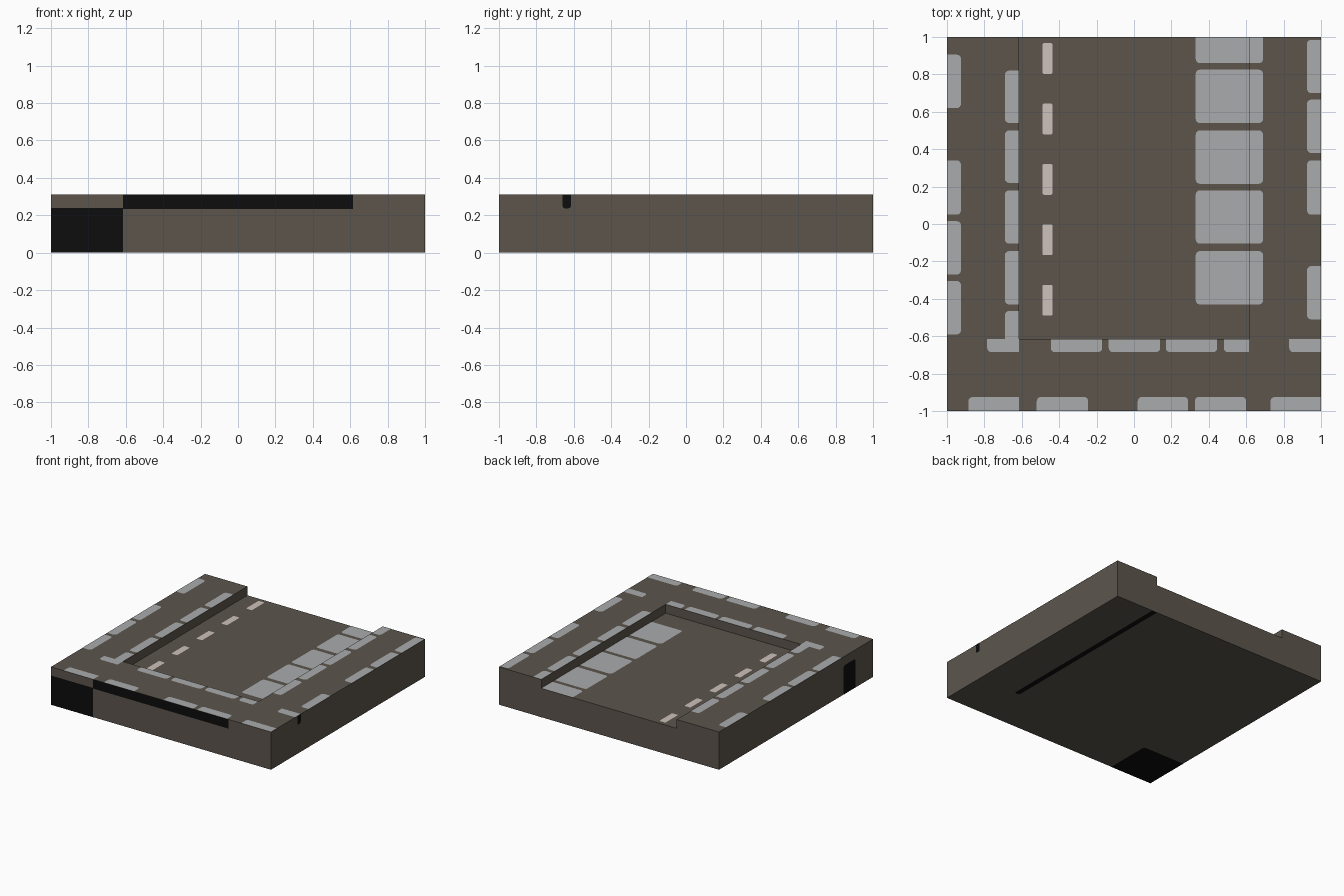
import bpy, bmesh, math
from mathutils import Vector

if "Cube" in bpy.data.objects:
    bpy.data.objects.remove(bpy.data.objects["Cube"])

TOP, ROAD, IN, EPS = 0.31, 0.237, 0.615, 0.001


def material(name, rgb):
    m = bpy.data.materials.new(name)
    m.diffuse_color = (*rgb, 1)
    m.use_nodes = True
    m.node_tree.nodes["Principled BSDF"].inputs["Base Color"].default_value = m.diffuse_color
    return m


BROWN = material("earth_brown", (0.107, 0.091, 0.073))
GREY = material("stone_grey", (0.402, 0.407, 0.413))
PINK = material("pale_marking", (0.61, 0.533, 0.503))
BLACK = material("black", (0.004, 0.004, 0.004))


def box(name, lo, hi, mat):
    bm = bmesh.new()
    bmesh.ops.create_cube(bm, size=1)
    lo, hi = Vector(lo), Vector(hi)
    for v in bm.verts:
        v.co = Vector([(lo[i] + hi[i]) / 2 + v.co[i] * (hi[i] - lo[i]) for i in range(3)])
    return finish(name, bm, mat)


def finish(name, bm, mat):
    me = bpy.data.meshes.new(name)
    bm.to_mesh(me)
    bm.free()
    me.materials.append(mat)
    ob = bpy.data.objects.new(name, me)
    bpy.context.collection.objects.link(ob)
    return ob


def outline(u0, u1, v0, v1, r, square):
    """Rectangle with rounded corners; corners on a square line stay sharp."""
    pts = []
    for k, (u, v, su, sv) in enumerate([(u1, v1, 1, 1), (u0, v1, -1, 1),
                                        (u0, v0, -1, -1), (u1, v0, 1, -1)]):
        if any(abs(u - s) < 1e-4 or abs(v - s) < 1e-4 for s in square):
            pts.append((u, v))
            continue
        for i in range(5):
            a = math.radians(90 * k + 22.5 * i)
            pts.append((u - su * r + r * math.cos(a), v - sv * r + r * math.sin(a)))
    return pts


def plates(name, rects, to3d, normal, mat, r=0.022, square=(-1, 1, -IN, IN)):
    """Flat painted plates, all facing the given normal."""
    bm = bmesh.new()
    for rect in rects:
        f = bm.faces.new([bm.verts.new(to3d(u, v)) for u, v in outline(*rect, r, square)])
        f.normal_update()
        if f.normal.dot(Vector(normal)) < 0:
            f.normal_flip()
    return finish(name, bm, mat)


def on_top(z):
    return lambda u, v: (u, v, z + EPS)


# Block with the sunken road cut out of it, open at the back
block = box("ground_block", (-1, -1, 0), (1, 1, TOP), BROWN)
cutter = box("road_cutter", (-IN, -IN, ROAD), (IN, 1.2, 0.6), BROWN)
cutter.hide_render = True
cutter.hide_viewport = False
mod = block.modifiers.new("road_cut", "BOOLEAN")
mod.operation, mod.object, mod.solver = "DIFFERENCE", cutter, "EXACT"
mesh = bpy.data.meshes.new_from_object(
    block.evaluated_get(bpy.context.evaluated_depsgraph_get()))
block.modifiers.clear()
block.data = mesh
bpy.data.objects.remove(cutter)

# Kerb stones on the raised border
UP = (0, 0, 1)
columns = {
    "left_edge_stones": (-1, -0.925, [(0.62, 0.905), (0.05, 0.34), (-0.27, 0.015), (-0.59, -0.305)]),
    "left_kerb_stones": (-0.69, -IN, [(0.54, 0.82), (0.22, 0.5), (-0.105, 0.18),
                                      (-0.43, -0.145), (-IN, -0.465)]),
    "right_edge_stones": (0.925, 1, [(0.70, 0.985), (0.38, 0.665), (0.05, 0.34), (-0.51, -0.225)]),
}
rows = {
    "front_kerb_stones": (-0.685, -IN, [(-0.785, -IN), (-0.445, -0.17), (-0.135, 0.14),
                                        (0.17, 0.445), (0.48, IN), (0.83, 1)]),
    "front_edge_stones": (-1, -0.925, [(-0.885, -IN), (-0.52, -0.245), (0.02, 0.29),
                                       (0.325, 0.6), (0.73, 1)]),
}
for name, (x0, x1, spans) in columns.items():
    plates(name, [(x0, x1, a, b) for a, b in spans], on_top(TOP), UP, GREY)
for name, (y0, y1, spans) in rows.items():
    plates(name, [(a, b, y0, y1) for a, b in spans], on_top(TOP), UP, GREY)

# Large slabs that cross from the road on to the right border
slabs = [(0.86, 1), (0.54, 0.825), (0.215, 0.5), (-0.105, 0.18), (-0.43, -0.145)]
plates("road_slabs", [(0.33, IN, a, b) for a, b in slabs], on_top(ROAD), UP, GREY)
plates("border_slabs", [(IN, 0.69, a, b) for a, b in slabs], on_top(TOP), UP, GREY)

# Dashed lane marking
plates("lane_dashes", [(-0.49, -0.435, 0.802 - 0.323 * i, 0.967 - 0.323 * i) for i in range(5)],
       on_top(ROAD), UP, PINK, r=0.01)

# Black patches on the sides and underside
plates("front_black", [(-1, -IN, 0, 0.24), (-IN, IN, 0.235, TOP)],
       lambda u, v: (u, -1 - EPS, v), (0, -1, 0), BLACK, square=(-1, -IN, IN, 0, TOP))
plates("right_black", [(-0.66, -IN, 0.237, TOP)],
       lambda u, v: (1 + EPS, u, v), (1, 0, 0), BLACK, r=0.015, square=(TOP,))
plates("left_black", [(-0.77, -IN, 0, 0.237)],
       lambda u, v: (-1 - EPS, u, v), (-1, 0, 0), BLACK, square=(0,))
plates("underside_black", [(-1, -IN, -1, -IN), (IN, 0.66, -IN, 1)],
       lambda u, v: (u, v, -EPS), (0, 0, -1), BLACK, square=(-1, 1))
